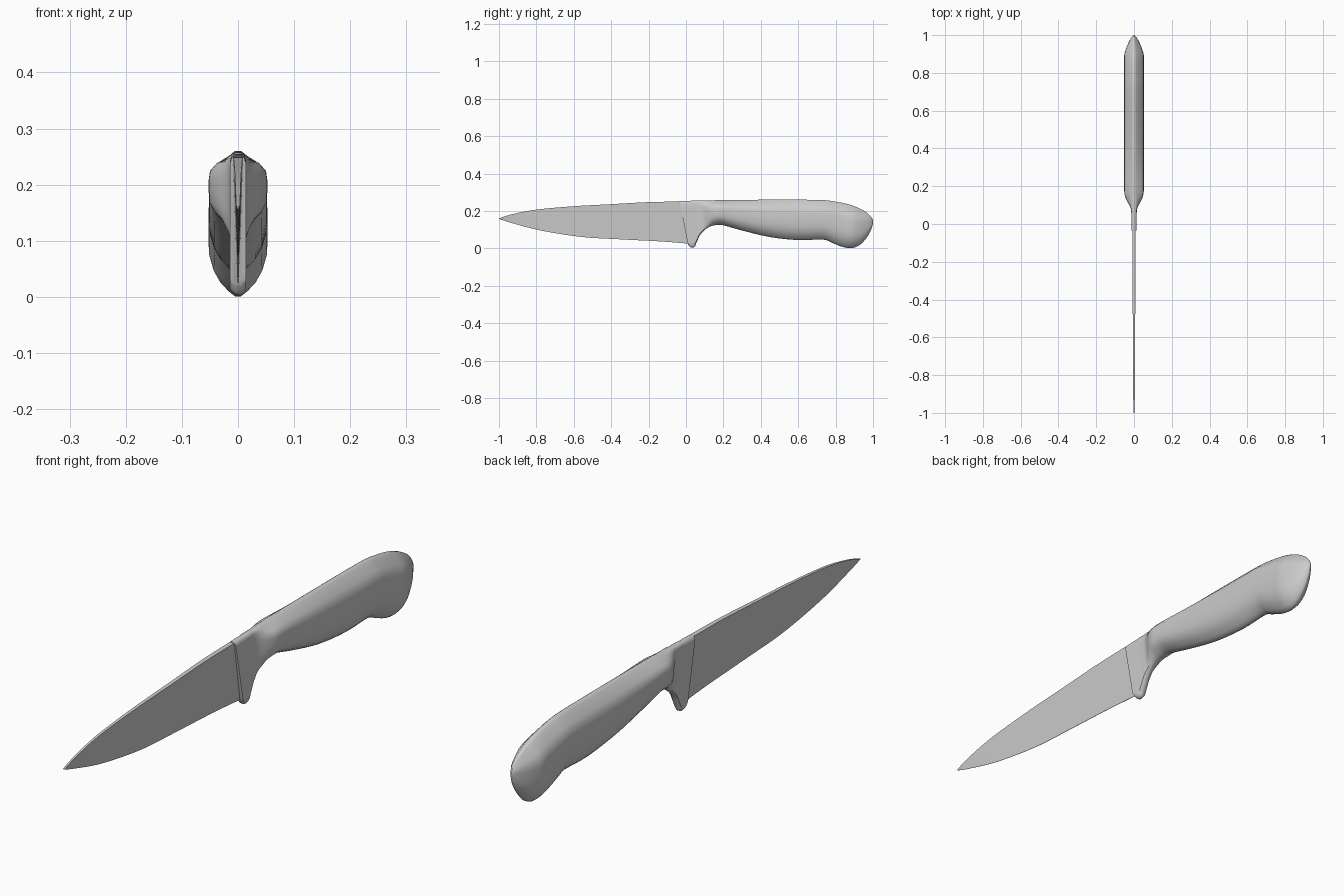
import bpy
import bmesh
from mathutils import Vector

default_cube = bpy.data.objects.get("Cube")
if default_cube:
    bpy.data.objects.remove(default_cube, do_unlink=True)

steel = bpy.data.materials.new("light grey")
steel.use_nodes = True
grey = (0.6, 0.6, 0.6, 1)
steel.diffuse_color = grey
steel.node_tree.nodes["Principled BSDF"].inputs["Base Color"].default_value = grey


def smooth_path(points, steps):
    """Sample a smooth curve passing through every point."""
    points = [Vector(p) for p in points]
    padded = [points[0], *points, points[-1]]
    result = []
    for a, b, c, d in zip(padded, padded[1:], padded[2:], padded[3:]):
        for i in range(steps):
            t = i / steps
            start = (c - a) / 2
            end = (d - b) / 2
            result.append(b + start * t + (3 * (c - b) - 2 * start - end) * t * t
                          + (2 * (b - c) + start + end) * t ** 3)
    return result + [points[-1]]


def loft(name, lower, upper, girth, slim, full, steps, angle):
    """Skin mirrored cross-sections hung between a lower and an upper edge.
    girth holds (half width, blend from slim to full section)."""
    bm = bmesh.new()
    rings = []
    for low, high, (width, blend) in zip(smooth_path(lower, steps),
                                         smooth_path(upper, steps),
                                         smooth_path(girth, steps)):
        blend = min(max(blend, 0), 1)
        side = []
        for (t, thin), (_, wide) in zip(slim, full):
            y, z = low.lerp(high, t)
            side.append((width * (thin + (wide - thin) * blend), y, z))
        outline = side + [(-x, y, z) for x, y, z in reversed(side)]
        rings.append([bm.verts.new(co) for co in outline])
    for ring, following in zip(rings, rings[1:]):
        for i in range(len(ring)):
            j = (i + 1) % len(ring)
            bm.faces.new((ring[i], ring[j], following[j], following[i]))
    bm.faces.new(rings[0])
    bm.faces.new(rings[-1])
    bmesh.ops.recalc_face_normals(bm, faces=bm.faces)
    mesh = bpy.data.meshes.new(name)
    bm.to_mesh(mesh)
    bm.free()
    mesh.materials.append(steel)
    obj = bpy.data.objects.new(name, mesh)
    bpy.context.collection.objects.link(obj)
    bpy.ops.object.select_all(action="DESELECT")
    obj.select_set(True)
    bpy.context.view_layer.objects.active = obj
    bpy.ops.object.shade_smooth_by_angle(angle=angle)
    return obj


# Blade: a thin wedge, thick at the spine and fine at the cutting edge
cutting_edge = [(0.015, 0.025), (-0.14, 0.037), (-0.35, 0.048), (-0.56, 0.061),
                (-0.78, 0.096), (-0.93, 0.135), (-1, 0.157)]
spine = [(-0.03, 0.25), (-0.2, 0.247), (-0.4, 0.236), (-0.6, 0.225),
         (-0.8, 0.207), (-0.93, 0.182), (-1, 0.16)]
blade_girth = [(0.009 - 0.001 * i, 0) for i in range(len(spine))]
wedge = [(0, 0.1), (0.5, 0.6), (1, 1)]
loft("blade", cutting_edge, spine, blade_girth, wedge, wedge, 6, 0.5)

# Handle: flat collar with a finger guard, swelling into the grip and pommel
belly = [(0.01, 0.022), (0.025, 0.005), (0.045, 0.007), (0.056, 0.03),
         (0.075, 0.07), (0.1, 0.098), (0.13, 0.117), (0.16, 0.124),
         (0.2, 0.123), (0.3, 0.095), (0.45, 0.06), (0.6, 0.044),
         (0.73, 0.047), (0.78, 0.03), (0.83, 0.01), (0.88, 0.001),
         (0.925, 0.015), (0.965, 0.055), (0.99, 0.1), (1, 0.135)]
back = [(-0.035, 0.252), (-0.02, 0.253), (0, 0.254), (0.02, 0.254),
        (0.045, 0.255), (0.08, 0.255), (0.12, 0.256), (0.155, 0.257),
        (0.2, 0.258), (0.3, 0.259), (0.45, 0.26), (0.6, 0.26),
        (0.73, 0.258), (0.79, 0.251), (0.85, 0.24), (0.9, 0.225),
        (0.94, 0.207), (0.97, 0.188), (0.99, 0.168), (1, 0.15)]
collar, grip = (0.0143, 0), (0.052, 1)
handle_girth = ([collar] * 5 + [(0.018, 0.3), (0.038, 0.8), (0.05, 1)]
                + [grip] * 8 + [(0.04, 1), (0.025, 1), (0.012, 1), (0.003, 1)])
grip_section = [(0, 0.1), (0.04, 0.32), (0.11, 0.6), (0.2, 0.82), (0.33, 0.98),
                (0.5, 1), (0.65, 1), (0.75, 0.96), (0.85, 0.74), (0.94, 0.36),
                (0.98, 0.21), (1, 0.1)]
collar_section = [(t, 0.4 if t in (0, 1) else 0.8 if t == 0.98 else 1)
                  for t, _ in grip_section]
loft("handle", belly, back, handle_girth, collar_section, grip_section, 4, 0.9)
